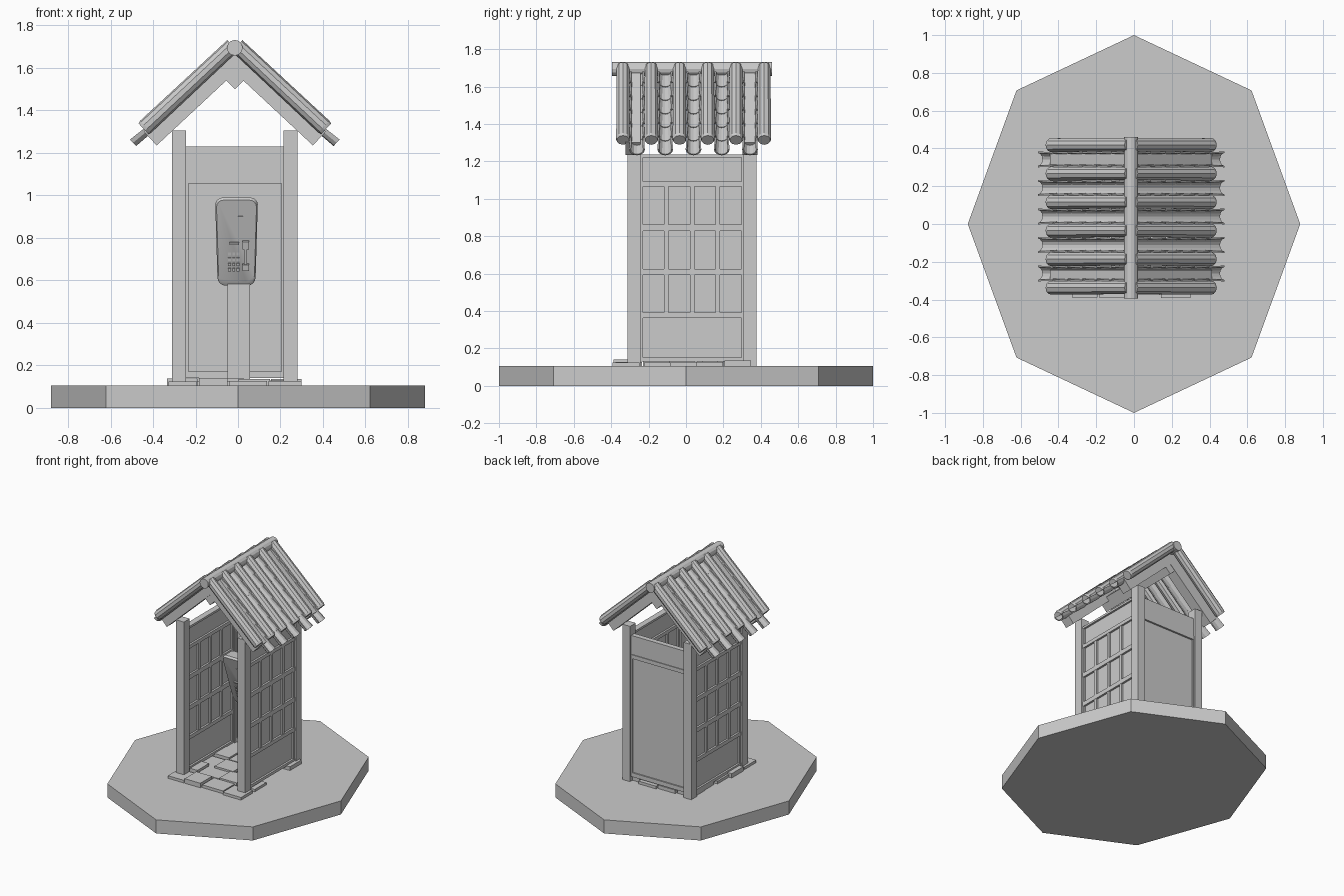
import bpy, bmesh, math, random
from mathutils import Vector, Matrix

if "Cube" in bpy.data.objects:
    bpy.data.objects.remove(bpy.data.objects["Cube"])

random.seed(4)
CX, CY = -0.015, 0.033          # centre of the booth
A = math.radians(43)            # roof pitch
RIDGE_Z = 1.715


def finish(name, bm, smooth=False):
    bmesh.ops.recalc_face_normals(bm, faces=bm.faces)
    me = bpy.data.meshes.new(name)
    bm.to_mesh(me)
    bm.free()
    ob = bpy.data.objects.new(name, me)
    bpy.context.collection.objects.link(ob)
    if smooth:
        bpy.context.view_layer.objects.active = ob
        ob.select_set(True)
        bpy.ops.object.shade_smooth_by_angle(angle=math.radians(40))
        ob.select_set(False)
    return ob


def add_box(bm, x0, x1, y0, y1, z0, z1, rot=None):
    m = Matrix.Translation(((x0 + x1) / 2, (y0 + y1) / 2, (z0 + z1) / 2))
    if rot:
        m = m @ rot
    m = m @ Matrix.Diagonal((x1 - x0, y1 - y0, z1 - z0, 1))
    bmesh.ops.create_cube(bm, size=1, matrix=m)


def box(name, *dims, rot=None):
    bm = bmesh.new()
    add_box(bm, *dims, rot=rot)
    return finish(name, bm)


def roof_pt(s, u, y, n):
    """Point on roof side s: u down the slope, n out along the normal."""
    return Vector((CX + s * (u * math.cos(A) + n * math.sin(A)), y,
                   RIDGE_Z - u * math.sin(A) + n * math.cos(A)))


def add_loft(bm, loops, caps=True):
    rings = [[bm.verts.new(p) for p in loop] for loop in loops]
    k = len(rings[0])
    for a, b in zip(rings, rings[1:]):
        for i in range(k):
            j = (i + 1) % k
            bm.faces.new((a[i], a[j], b[j], b[i]))
    if caps:
        bm.faces.new(rings[0])
        bm.faces.new(rings[-1][::-1])


# Octagonal ground slab
bm = bmesh.new()
bmesh.ops.create_cone(bm, cap_ends=True, segments=8, radius1=1, radius2=1, depth=0.105,
                      matrix=Matrix.Diagonal((0.88, 1, 1, 1)) @ Matrix.Translation((0, 0, 0.0525)))
finish("ground_slab", bm)

# Loose paving stones in staggered rows
bm = bmesh.new()
y = -0.39
for row in range(5):
    x = -0.34 + random.uniform(0, 0.05)
    while x < 0.2:
        w = random.uniform(0.13, 0.19)
        o = random.uniform(-0.01, 0.02)
        add_box(bm, x, min(x + w, 0.3), y + o, y + o + 0.142, 0.095, random.uniform(0.122, 0.142))
        x += w + 0.008
    y += 0.15
finish("paving_stones", bm)

# Four corner posts
for sx, sn in ((-1, "left"), (1, "right")):
    for sy, fn in ((-1, "front"), (1, "back")):
        px, py = CX + sx * 0.262, CY + sy * 0.31
        box(f"post_{fn}_{sn}", px - 0.033, px + 0.033, py - 0.035, py + 0.035, 0.1, 1.305)

# Side walls: thin pane, rails and lattice bars
Y0, Y1 = CY - 0.275, CY + 0.275
for s, sn in ((-1, "left"), (1, "right")):
    wx = CX + s * 0.262
    box(f"side_pane_{sn}", wx - 0.008, wx + 0.008, Y0, Y1, 0.14, 1.23)
    bm = bmesh.new()
    for z0, z1 in ((0.13, 0.152), (0.363, 0.392), (0.592, 0.626), (0.828, 0.862), (1.065, 1.092), (1.222, 1.238)):
        add_box(bm, wx - 0.023, wx + 0.023, Y0, Y1, z0, z1)
    for i in range(5):
        yc = Y0 + (Y1 - Y0) * i / 4
        add_box(bm, wx - 0.021, wx + 0.021, yc - 0.012, yc + 0.012, 0.38, 1.08)
    for yc in (Y0, Y1):
        add_box(bm, wx - 0.021, wx + 0.021, yc - 0.012, yc + 0.012, 0.14, 1.23)
    finish(f"side_lattice_{sn}", bm)

# Back wall with head board, ledge and bottom rail
BX0, BX1, BY = CX - 0.235, CX + 0.235, CY + 0.31
box("back_panel", BX0, BX1, BY - 0.012, BY + 0.012, 0.14, 1.1)
box("back_head_board", BX0, BX1, BY - 0.02, BY + 0.02, 1.085, 1.23)
bm = bmesh.new()
add_box(bm, BX0, BX1, BY - 0.026, BY + 0.026, 1.055, 1.085)
add_box(bm, BX0, BX1, BY - 0.022, BY + 0.022, 0.14, 0.172)
for s in (-1, 1):
    xc = CX + s * 0.227
    add_box(bm, xc - 0.008, xc + 0.008, BY - 0.022, BY + 0.022, 0.14, 1.07)
finish("back_frame", bm)

# Telephone body: rounded tapering outline with a sloping front
PX, PZ0, PZ1 = -0.007, 0.575, 0.99


def front_y(z):
    return 0.08 - 0.13 * (z - PZ0) / (PZ1 - PZ0)


outline = []
for cx, cz, r, a0 in ((0.066, 0.956, 0.034, 0), (-0.066, 0.956, 0.034, 90),
                      (-0.05, 0.615, 0.04, 180), (0.05, 0.615, 0.04, 270)):
    for k in range(5):
        a = math.radians(a0 + 22.5 * k)
        outline.append((cx + r * math.cos(a), cz + r * math.sin(a)))
bm = bmesh.new()
add_loft(bm, [[Vector((PX + x * f, front_y(z) + d, 0.78 + (z - 0.78) * f)) for x, z in outline]
              for f, d in ((0.94, 0), (1, 0.012), (1, 0.1))])
finish("telephone_body", bm, True)
box("telephone_pedestal", -0.05, 0.057, 0.085, 0.17, 0.12, 0.62)

# Handset, cradle, keypad and coin slot on the sloping front
tilt = Matrix.Rotation(math.atan2(0.13, 0.415), 4, 'X')


def front_part(bm, x, z, w, h, t=0.012):
    yc = front_y(z)
    add_box(bm, x - w / 2, x + w / 2, yc - t, yc + t, z - h / 2, z + h / 2, rot=tilt)


bm = bmesh.new()
front_part(bm, 0.036, 0.72, 0.014, 0.13, 0.018)
front_part(bm, 0.036, 0.77, 0.03, 0.038, 0.022)
front_part(bm, 0.036, 0.665, 0.03, 0.03, 0.022)
finish("telephone_handset", bm)
bm = bmesh.new()
front_part(bm, -0.018, 0.775, 0.045, 0.01)
for i in range(3):
    for j in range(4):
        front_part(bm, -0.04 + i * 0.02, 0.65 + j * 0.025, 0.012, 0.014, 0.005)
front_part(bm, 0.012, 0.9, 0.024, 0.006, 0.005)
finish("telephone_keys", bm)

# Gable rafters
for s, sn in ((-1, "left"), (1, "right")):
    for yc, fn in ((-0.283, "front"), (0.343, "back")):
        bm = bmesh.new()
        add_loft(bm, [[roof_pt(s, u, yc + dy, n) for dy, n in
                       ((-0.04, -0.1), (0.04, -0.1), (0.04, -0.01), (-0.04, -0.01))]
                      for u in (0.02, 0.596)])
        finish(f"rafter_{fn}_{sn}", bm)

# Ridge beam set on edge under the rafters
box("ridge_beam", CX - 0.046, CX + 0.046, -0.32, 0.38, 1.565 - 0.046, 1.565 + 0.046,
    rot=Matrix.Rotation(math.pi / 4, 4, 'Y'))

# Roof tiles: round cover tiles and stepped channel tiles between them
for s, sn in ((-1, "left"), (1, "right")):
    bm = bmesh.new()
    for i in range(6):
        yc = -0.337 + 0.151 * i
        add_loft(bm, [[roof_pt(s, u, yc + r * math.cos(t), r * math.sin(t))
                       for t in (2 * math.pi * (k + 0.5) / 10 for k in range(10))]
                      for u, r in ((0.015, 0.036), (0.573, 0.038), (0.588, 0.034))])
    finish(f"cover_tiles_{sn}", bm)
    bm = bmesh.new()
    arc = [math.pi + math.pi * k / 6 for k in range(7)]
    for i in range(5):
        yc = -0.262 + 0.151 * i
        for j in range(6):
            u0 = 0.02 + 0.106 * j
            loops = []
            for u, r, lift in ((u0, 0.037, -0.004), (u0 + 0.119, 0.042, 0.006)):
                loops.append([roof_pt(s, u, yc + q * math.cos(t), lift + q * math.sin(t))
                              for q, ts in ((r, arc), (r - 0.008, arc[::-1])) for t in ts])
            add_loft(bm, loops)
    finish(f"channel_tiles_{sn}", bm)

# Ridge cap tube
bm = bmesh.new()
bmesh.ops.create_cone(bm, cap_ends=True, segments=12, radius1=0.037, radius2=0.037, depth=0.855,
                      matrix=Matrix.Translation((CX, CY, 1.695)) @ Matrix.Rotation(math.pi / 2, 4, 'X'))
finish("ridge_cap", bm)
